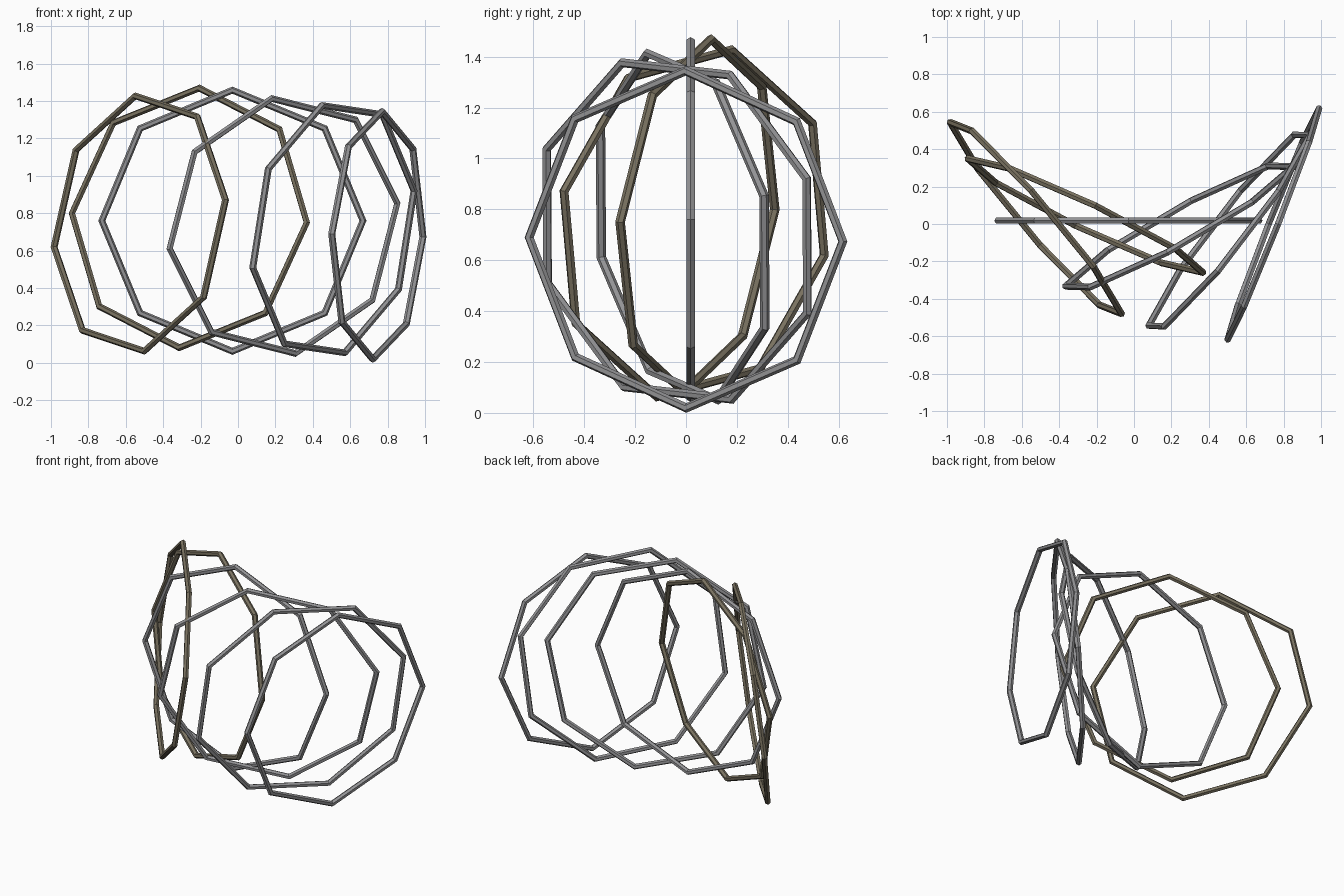
import bpy
from mathutils import Vector, Matrix

cube = bpy.data.objects.get("Cube")
if cube:
    bpy.data.objects.remove(cube, do_unlink=True)


def make_material(name, colour):
    mat = bpy.data.materials.new(name)
    mat.use_nodes = True
    mat.diffuse_color = (*colour, 1)
    bsdf = next(n for n in mat.node_tree.nodes if n.type == 'BSDF_PRINCIPLED')
    bsdf.inputs["Base Color"].default_value = (*colour, 1)
    return mat


steel = make_material("steel grey", (0.29, 0.29, 0.30))
bronze = make_material("dull bronze", (0.19, 0.165, 0.115))


def ring(name, mat, centre, side, top, radius=0.698):
    """Octagonal ring with one corner towards `side` and one towards `top`."""
    centre, side, top = Vector(centre), Vector(side), Vector(top)
    x = (side - centre).normalized()
    z = x.cross(top - centre).normalized()
    y = z.cross(x)
    bpy.ops.mesh.primitive_torus_add(major_segments=8, minor_segments=6,
                                     major_radius=radius, minor_radius=0.019)
    obj = bpy.context.object
    obj.name = name
    turn = Matrix((x, y, z)).transposed().to_4x4()
    obj.data.transform(Matrix.Translation(centre) @ turn)
    obj.location = (0, 0, 0)
    obj.data.materials.append(mat)
    return obj


# Two bronze rings on the right
ring("bronze_ring_outer", bronze, (-0.525, 0.032, 0.745),
     (-0.98, 0.54, 0.62), (-0.55, 0.18, 1.43))
ring("bronze_ring_inner", bronze, (-0.26, 0.045, 0.775),
     (-0.89, 0.35, 0.80), (-0.21, 0.10, 1.47))

# Upright ring facing the front
ring("steel_ring_front", steel, (-0.03, 0.018, 0.76),
     (-0.73, 0.018, 0.76), (-0.03, 0.018, 1.46))

# Fanned steel rings on the left
ring("steel_ring_inner", steel, (0.243, -0.013, 0.732),
     (-0.37, -0.335, 0.61), (0.18, -0.15, 1.41))
ring("steel_ring_middle", steel, (0.51, -0.035, 0.715),
     (0.08, -0.543, 0.51), (0.45, -0.25, 1.38))
ring("steel_ring_outer", steel, (0.745, 0.0, 0.682),
     (0.50, -0.62, 0.69), (0.77, 0.0, 1.34), 0.663)
